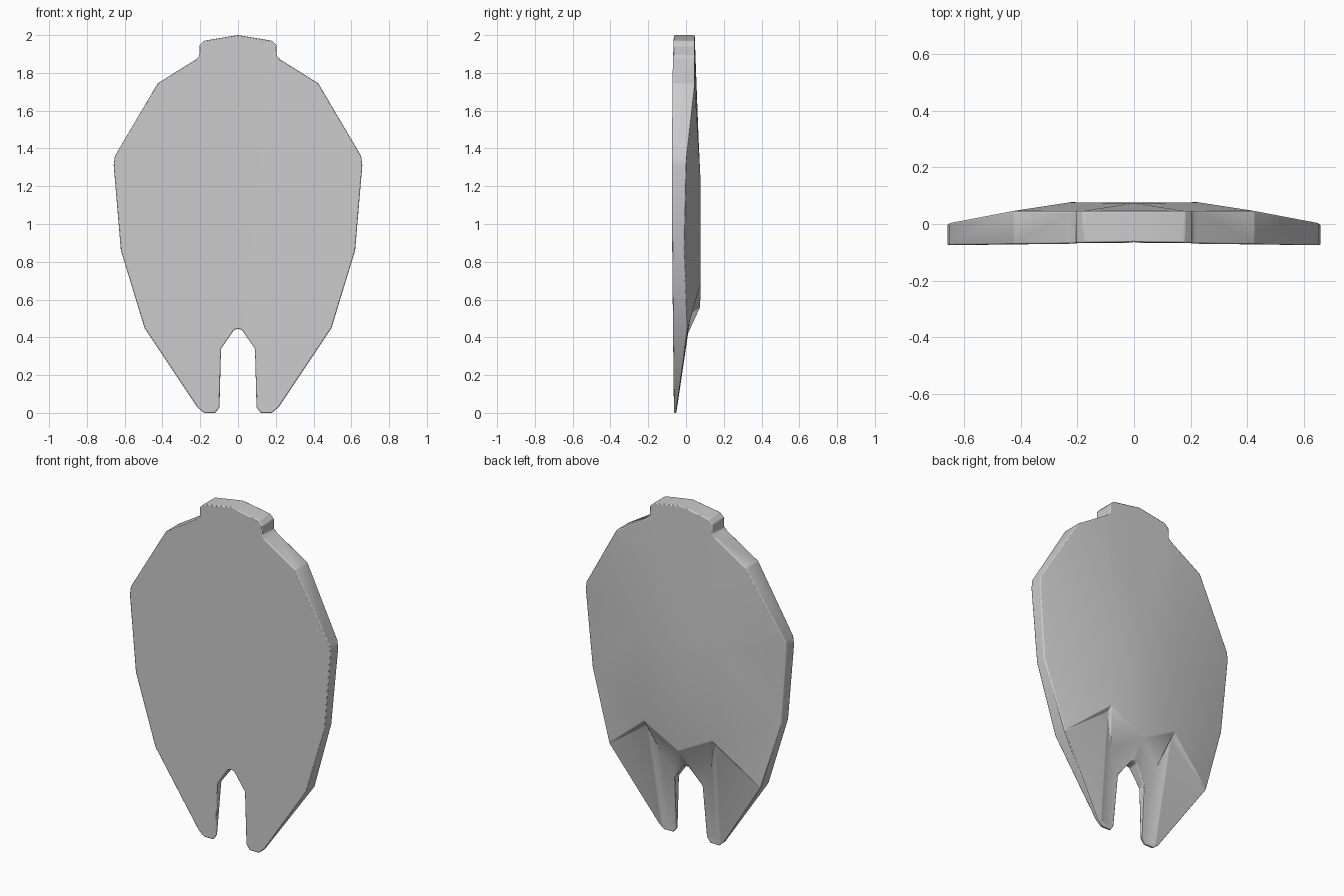
import bpy, bmesh, math

if "Cube" in bpy.data.objects:
    bpy.data.objects.remove(bpy.data.objects["Cube"])

# Half outline: x, z, back y, front y (clockwise from the top centre to the notch centre)
outline = [
    (0, 2.0, .046, -.064), (.18, 1.97, .046, -.066), (.205, 1.945, .046, -.067),
    (.205, 1.89, .046, -.068), (.225, 1.87, .046, -.069), (.425, 1.745, .046, -.071),
    (.652, 1.36, .003, -.075), (.658, 1.31, .0, -.075), (.62, .86, -.01, -.073),
    (.495, .45, .012, -.069), (.215, .03, -.05, -.064), (.18, 0, -.052, -.064),
    (.12, 0, -.054, -.064), (.098, .03, -.054, -.064), (.09, .34, -.025, -.066),
    (.02, .44, 0, -.066), (0, .445, .004, -.064)]

bm = bmesh.new()
b = [bm.verts.new((x, yb, z)) for x, z, yb, yf in outline]
f = [bm.verts.new((x, yf, z)) for x, z, yb, yf in outline]


def vert(x, z, y):
    return bm.verts.new((x, y, z))


# Back ridge, centre line and lower recess points
R1, R2 = vert(.23, 1.25, .076), vert(.222, .68, .077)
R3, R4 = vert(.222, .65, .045), vert(.19, .03, -.046)
C1, C2 = vert(0, 1.25, .074), vert(0, .56, .075)
I0, I1 = vert(.17, .50, 0), vert(.16, .04, -.056)

# Front sheet and rim wall
bm.faces.new(f)
for i in range(len(outline) - 1):
    bm.faces.new((b[i], b[i + 1], f[i + 1], f[i]))

# Sloping side panel
for face in [(b[3], b[4], b[5], R1), (b[5], b[6], R1), (b[6], b[7], R1),
             (b[7], b[8], R1), (R1, b[8], R2), (b[8], b[9], R2), (R2, b[9], R3),
             (R3, b[9], b[10], R4), (b[10], b[11], R4),
             # Raised centre panel
             (b[0], b[1], b[2], b[3], R1, C1), (C1, R1, R2, C2),
             # Recess above the notch and the thin lower legs
             (C2, R2, I0), (C2, I0, b[14], b[15]), (C2, b[15], b[16]),
             (R2, R3, I0), (R3, R4, I1, I0), (I0, I1, b[13], b[14]),
             (R4, b[11], b[12], I1), (b[12], b[13], I1)]:
    bm.faces.new(face)
bmesh.ops.recalc_face_normals(bm, faces=bm.faces)

mesh = bpy.data.meshes.new("shell_plate")
bm.to_mesh(mesh)
bm.free()
plate = bpy.data.objects.new("shell_plate", mesh)
bpy.context.collection.objects.link(plate)

# Mirror the half and round the edges slightly
mirror = plate.modifiers.new("mirror", 'MIRROR')
mirror.use_clip = True
bevel = plate.modifiers.new("bevel", 'BEVEL')
bevel.width = .01
bevel.segments = 2
bevel.limit_method = 'ANGLE'
bevel.angle_limit = math.radians(25)

bpy.context.view_layer.objects.active = plate
plate.select_set(True)
bpy.ops.object.shade_smooth_by_angle(angle=math.radians(30))
